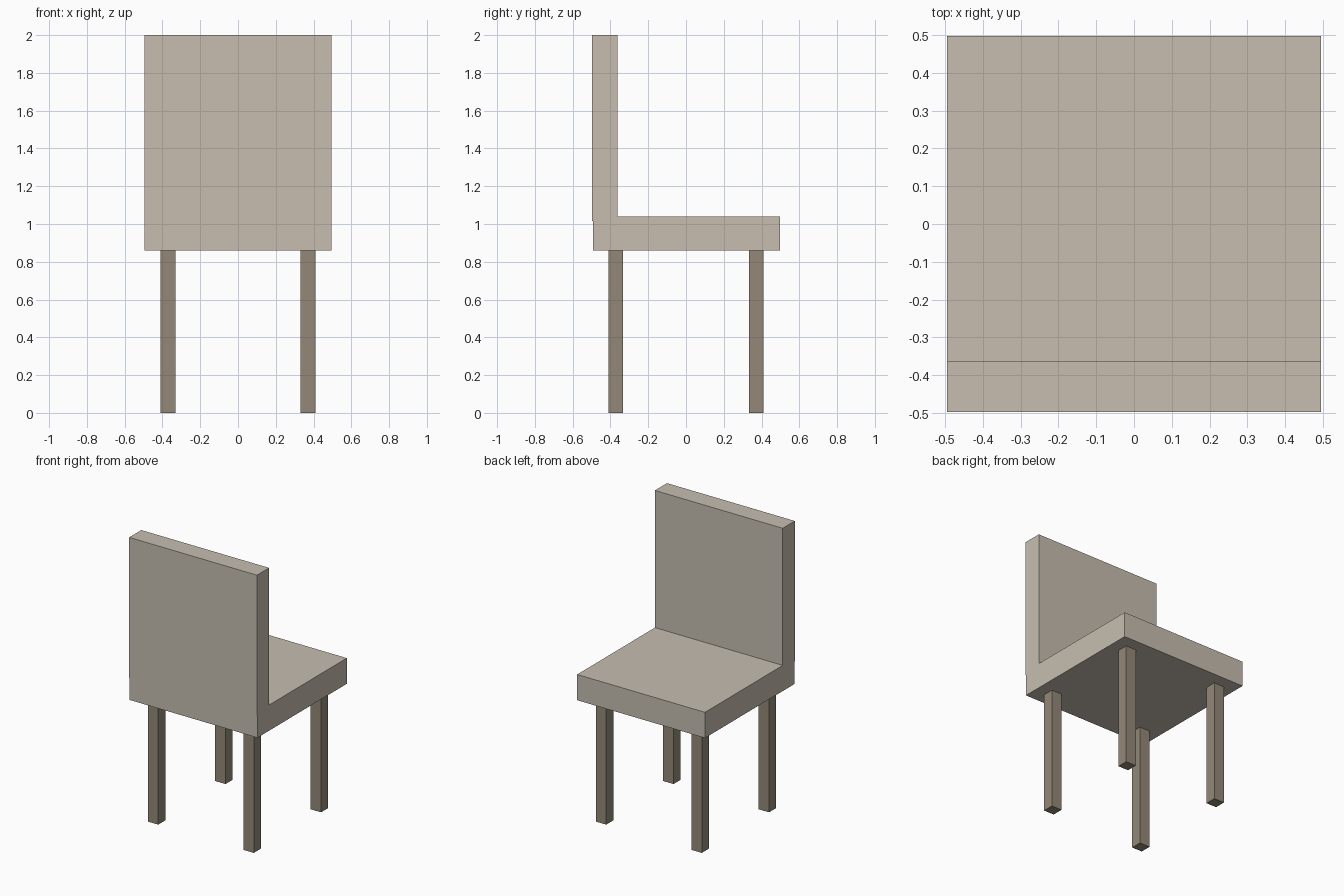
import bpy

if "Cube" in bpy.data.objects:
    bpy.data.objects.remove(bpy.data.objects["Cube"])


def material(name, color):
    mat = bpy.data.materials.new(name)
    mat.diffuse_color = (*color, 1.0)
    mat.use_nodes = True
    mat.node_tree.nodes["Principled BSDF"].inputs["Base Color"].default_value = mat.diffuse_color
    return mat


def box(name, low, high, mat):
    """Box spanning two opposite corners."""
    bpy.ops.mesh.primitive_cube_add(size=1)
    obj = bpy.context.object
    obj.name = name
    for v in obj.data.vertices:
        v.co = [(a + b) / 2 + c * (b - a) for a, b, c in zip(low, high, v.co)]
    obj.data.materials.append(mat)
    return obj


cream = material("warm_cream", (0.571, 0.515, 0.434))
brown = material("leg_brown", (0.296, 0.250, 0.188))

# Thick seat and upright backrest, the backrest sitting slightly proud of the seat edge
box("seat", (-0.495, -0.492, 0.86), (0.495, 0.497, 1.04), cream)
box("backrest", (-0.495, -0.497, 1.015), (0.495, -0.363, 2.0), cream)

# Four square legs
for y_name, sy in (("front", -1), ("back", 1)):
    for x_name, sx in (("left", -1), ("right", 1)):
        x, y = 0.37 * sx, 0.372 * sy
        box(f"{y_name}_{x_name}_leg", (x - 0.04, y - 0.039, 0.0),
            (x + 0.04, y + 0.039, 0.865), brown)
